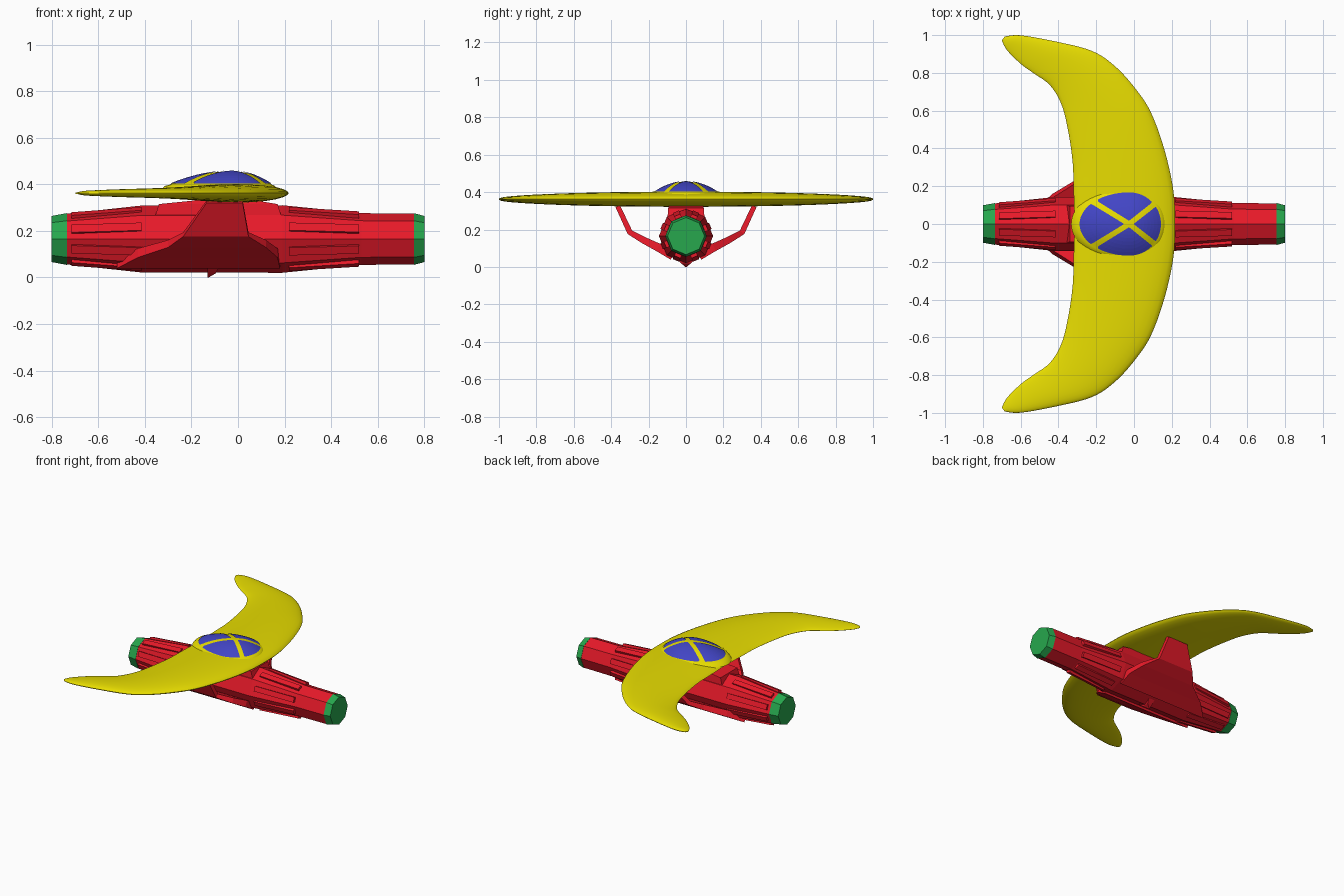
import bpy, bmesh, math
from mathutils import Vector

if "Cube" in bpy.data.objects:
    bpy.data.objects.remove(bpy.data.objects["Cube"])

def material(name, rgb):
    m = bpy.data.materials.new(name)
    m.diffuse_color = (*rgb, 1)
    m.use_nodes = True
    m.node_tree.nodes["Principled BSDF"].inputs["Base Color"].default_value = m.diffuse_color
    return m

RED = material("red", (0.80, 0.01, 0.022))
YELLOW = material("yellow", (0.80, 0.72, 0.0))
BLUE = material("blue", (0.055, 0.06, 0.56))
GREEN = material("green", (0.02, 0.39, 0.075))

def loft(name, rings, mat, smooth=None, caps=True):
    """Skin a list of closed rings with quads."""
    bm = bmesh.new()
    rows = [[bm.verts.new(p) for p in ring] for ring in rings]
    n = len(rows[0])
    for a, b in zip(rows, rows[1:]):
        for i in range(n):
            bm.faces.new((a[i], a[(i + 1) % n], b[(i + 1) % n], b[i]))
    if caps:
        bm.faces.new(rows[0])
        bm.faces.new(rows[-1])
    bmesh.ops.recalc_face_normals(bm, faces=bm.faces)
    me = bpy.data.meshes.new(name)
    bm.to_mesh(me)
    bm.free()
    me.materials.append(mat)
    ob = bpy.data.objects.new(name, me)
    bpy.context.collection.objects.link(ob)
    if smooth:
        bpy.ops.object.select_all(action='DESELECT')
        bpy.context.view_layer.objects.active = ob
        ob.select_set(True)
        bpy.ops.object.shade_smooth_by_angle(angle=math.radians(smooth))
    return ob

HZ = 0.165  # hull axis height

def octagon(x, r):
    return [(x, r * math.sin(k * math.pi / 4), HZ + r * math.cos(k * math.pi / 4)) for k in range(8)]

# hull and end caps
loft("hull", [octagon(x, r) for x, r in
     [(-.735, .109), (-.42, .143), (.19, .145), (.53, .111), (.756, .109)]], RED)
loft("rear_cap", [octagon(-.735, .111), octagon(-.8, .099)], GREEN)
loft("front_cap", [octagon(.755, .111), octagon(.8, .099)], GREEN)

# raised ribs on every hull facet, both ends
def rib(name, angle, x0, r0, x1, r1, w):
    out = Vector((0, math.sin(angle), math.cos(angle)))
    side = Vector((0, math.cos(angle), -math.sin(angle))) * w
    rings = []
    for x, r in ((x0, r0), (x1, r1)):
        c = Vector((x, 0, HZ))
        rings.append([c + out * (r - .03) - side, c + out * (r - .03) + side,
                      c + out * r + side, c + out * r - side])
    loft(name, rings, RED)

for k in range(8):
    a = (k + .5) * math.pi / 4
    rib(f"front_rib_{k}", a, .22, .141, .52, .121, .018)
    rib(f"rear_rib_{k}", a, -.415, .141, -.715, .117, .018)

# neck block joining hull and wing
loft("neck", [[(x0, -y, z), (x1, -y, z), (x1, y, z), (x0, y, z)]
     for x0, x1, y, z in [(-.36, .19, .10, .25), (-.34, .17, .095, .315), (-.14, .05, .09, .335)]], RED)

# bent side pylons: y, z, rear x, front x, half thickness
PYLON = [(.365, .325, -.135, .02, .013), (.30, .185, -.235, .045, .015), (.23, .145, -.30, .12, .018),
         (.15, .105, -.43, .17, .022), (.07, .06, -.52, .18, .024)]
for s, side in ((1, "left"), (-1, "right")):
    rings = []
    for i, (y, z, x0, x1, t) in enumerate(PYLON):
        p, q = PYLON[max(i - 1, 0)], PYLON[min(i + 1, len(PYLON) - 1)]
        d = Vector((q[0] - p[0], q[1] - p[1])).normalized() * t
        ny, nz = -d.y, d.x
        rings.append([(x0, s * (y + ny), z + nz), (x1, s * (y + ny), z + nz),
                      (x1, s * (y - ny), z - nz), (x0, s * (y - ny), z - nz)])
    loft(side + "_pylon", rings, RED)

# small keel fin
loft("keel_fin", [[(-.13 + d, -w, z), (-.13 + e, -w, z), (-.13 + e, w, z), (-.13 + d, w, z)]
     for d, e, w, z in [(0, .05, .06, .05), (0, .035, .025, .018), (0, .004, .003, 0)]], RED)

# crescent wing: matching leading and trailing edge points
LEAD = [(.218, 0), (.208, .18), (.162, .39), (.09, .59), (.005, .72), (-.10, .835),
        (-.22, .915), (-.40, .963), (-.60, .999), (-.685, .992)]
TRAIL = [(-.315, 0), (-.32, .18), (-.325, .33), (-.35, .5), (-.385, .635), (-.445, .735),
         (-.53, .797), (-.60, .848), (-.672, .92), (-.70, .972)]

def spline(points, steps=5):
    pts = [Vector((x, -y)) for x, y in points[:0:-1]] + [Vector(p) for p in points]
    res = []
    for i in range(len(pts) - 1):
        a, b, c, d = pts[max(i - 1, 0)], pts[i], pts[i + 1], pts[min(i + 2, len(pts) - 1)]
        for k in range(steps):
            t = k / steps
            res.append(.5 * (2 * b + (c - a) * t + (2 * a - 5 * b + 4 * c - d) * t * t
                             + (3 * b - a - 3 * c + d) * t ** 3))
    return res + [pts[-1]]

rings = []
for l, t in zip(spline(LEAD), spline(TRAIL)):
    c, h = (l + t) / 2, (l - t) / 2
    thick = .04 * math.sqrt(max(1 - c.y ** 2, .01))
    thick = min(thick, h.length * .25)
    ring = []
    for k in range(28):
        a = 2 * math.pi * k / 28
        u, v = math.cos(a), math.sin(a)
        p = c + h * u
        ring.append((p.x, p.y, .362 + math.copysign(abs(v) ** 1.15, v) * thick * (1 + .2 * u)))
    rings.append(ring)
loft("crescent_wing", rings, YELLOW, 50)

# canopy: egg-shaped yellow frame dome with a low rim
CX, FRONT, BACK, WIDE = -.025, .172, .27, .172

def egg(r, z, n=48):
    res = []
    for k in range(n):
        a = 2 * math.pi * k / n
        c = math.cos(a)
        res.append((CX + r * c * (FRONT if c > 0 else BACK), r * WIDE * math.sin(a), z))
    return res

def dome_z(r):
    return .398 + .058 * (1 - r * r)

profile = [(1.14, .372), (1.07, .393)] + [(r, dome_z(r)) for r in (1, .9, .78, .64, .48, .32, .16, .01)]
loft("canopy_frame", [egg(r, z) for r, z in profile], YELLOW, 40)

# four glass panes laid on the dome, bounded by the crossed struts
def dome_point(p, lift):
    r = math.hypot(p.x / (FRONT if p.x > 0 else BACK), p.y / WIDE)
    return (CX + p.x, p.y, dome_z(r) + lift)

def edge_point(a, r):
    c, s = math.cos(a), math.sin(a)
    k = r / math.hypot(c / (FRONT if c > 0 else BACK), s / WIDE)
    return Vector((c * k, s * k))

GAP, OUTER = .014, .975

def pane(name, a0, a1, n=16, m=8):
    """Wedge between two strut directions, pushed away from both by GAP."""
    half = (a1 - a0) / 2
    mid = (a0 + a1) / 2
    apex = Vector((math.cos(mid), math.sin(mid))) * (GAP / math.sin(half))
    rim = []
    steps = [a0 + (a1 - a0) * i / n for i in range(n + 1)]
    for a in steps:
        e = edge_point(a, OUTER)
        inset = GAP * 1.1 / e.length
        rim.append(edge_point(min(max(a, a0 + inset), a1 - inset), OUTER - .05 * (a in (a0, a1))))
    bm = bmesh.new()
    grid = [[bm.verts.new(dome_point(apex.lerp(e, .02 + .98 * j / m), .0035)) for e in rim]
            for j in range(m + 1)]
    for p, q in zip(grid, grid[1:]):
        for i in range(n):
            bm.faces.new((p[i], q[i], q[i + 1], p[i + 1]))
    me = bpy.data.meshes.new(name)
    bm.to_mesh(me)
    bm.free()
    me.materials.append(BLUE)
    bpy.context.collection.objects.link(bpy.data.objects.new(name, me))

F, B = math.atan2(.118, .15), math.atan2(.105, -.17)
pane("front_pane", -F, F)
pane("left_pane", F, B)
pane("rear_pane", B, 2 * math.pi - B)
pane("right_pane", -B, -F)
